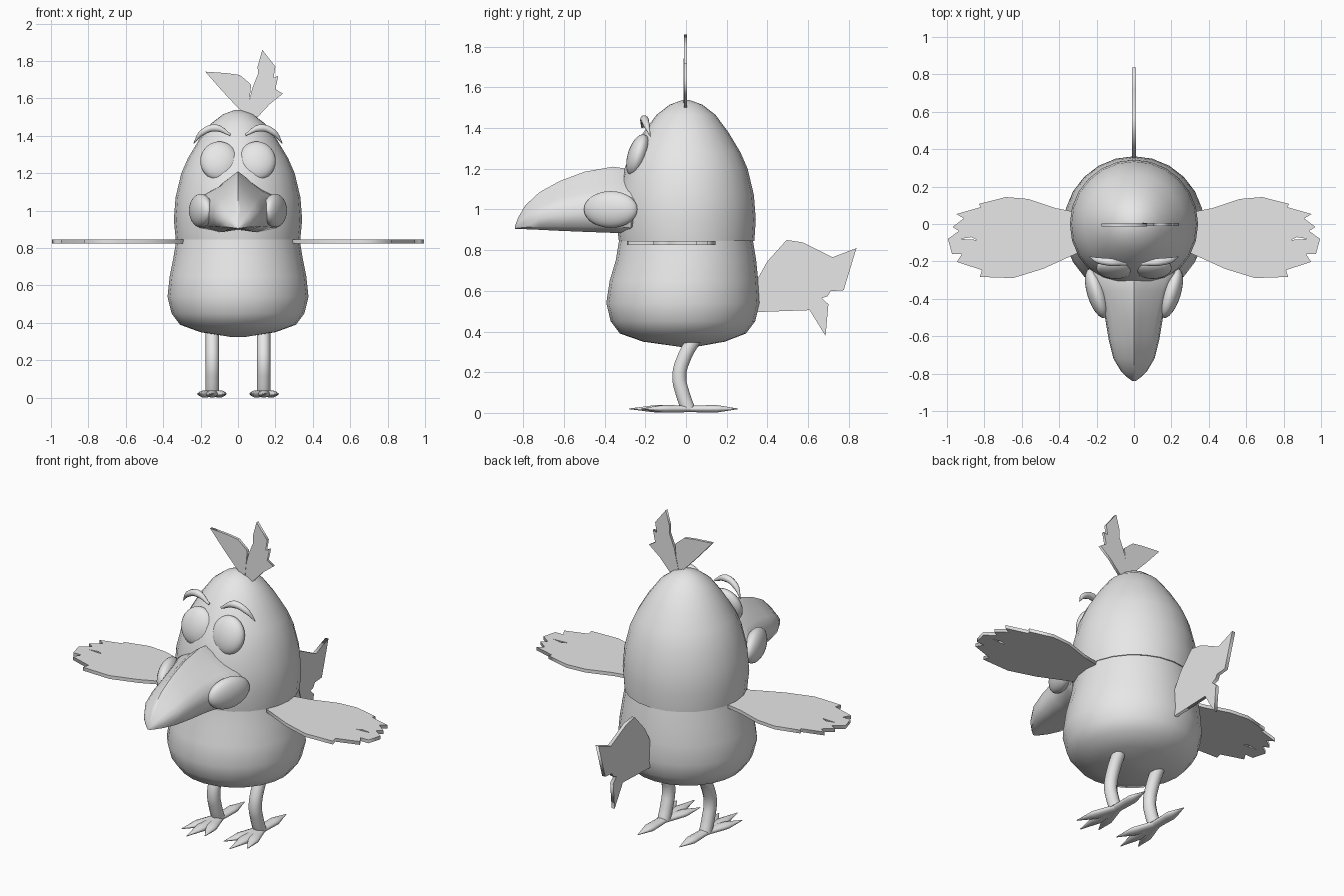
import bpy, bmesh, math
from mathutils import Vector

cube = bpy.data.objects.get("Cube")
if cube:
    bpy.data.objects.remove(cube, do_unlink=True)

GREY = (0.8, 0.8, 0.8, 1.0)
grey = bpy.data.materials.new("plain grey")
grey.use_nodes = True
grey.diffuse_color = GREY
grey.node_tree.nodes["Principled BSDF"].inputs["Base Color"].default_value = GREY


def finish(obj, smooth=True, angle=40):
    """Make obj a shaded mesh with the shared material."""
    bpy.ops.object.select_all(action="DESELECT")
    obj.select_set(True)
    bpy.context.view_layer.objects.active = obj
    if obj.type == "CURVE":
        bpy.ops.object.convert(target="MESH")
        obj = bpy.context.view_layer.objects.active
    obj.data.materials.clear()
    obj.data.materials.append(grey)
    if smooth:
        bpy.ops.object.shade_smooth_by_angle(angle=math.radians(angle))
    return obj


def add(name, data):
    obj = bpy.data.objects.new(name, data)
    bpy.context.collection.objects.link(obj)
    return obj


def loft(name, rings, angle=40):
    """Skin closed rings of equal length and cap both ends."""
    bm = bmesh.new()
    loops = [[bm.verts.new(p) for p in ring] for ring in rings]
    n = len(loops[0])
    for a, b in zip(loops, loops[1:]):
        for i in range(n):
            j = (i + 1) % n
            bm.faces.new((a[i], a[j], b[j], b[i]))
    bm.faces.new(loops[0])
    bm.faces.new(loops[-1])
    bmesh.ops.recalc_face_normals(bm, faces=bm.faces)
    mesh = bpy.data.meshes.new(name)
    bm.to_mesh(mesh)
    bm.free()
    return finish(add(name, mesh), angle=angle)


def lathe(name, profile, sides=24):
    """Round form from (radius, y centre, height) rows."""
    turns = [math.tau * i / sides for i in range(sides)]
    return loft(name, [[(r * math.cos(t), y + r * math.sin(t), z) for t in turns]
                       for r, y, z in profile])


def plate(name, outlines, half, location, rotation=(0, 0, 0)):
    """Flat cut-out; any outline inside the first becomes a hole."""
    curve = bpy.data.curves.new(name, "CURVE")
    curve.dimensions = "2D"
    curve.fill_mode = "BOTH"
    curve.extrude = half
    for points in outlines:
        spline = curve.splines.new("POLY")
        spline.points.add(len(points) - 1)
        for p, (x, y) in zip(spline.points, points):
            p.co = (x, y, 0, 1)
        spline.use_cyclic_u = True
    obj = add(name, curve)
    obj.location, obj.rotation_euler = location, rotation
    return finish(obj, smooth=False)


def tube(name, points, radii, depth, squash=1, base=0):
    """Smooth tapered tube through points."""
    curve = bpy.data.curves.new(name, "CURVE")
    curve.dimensions = "3D"
    curve.bevel_depth = depth
    curve.bevel_resolution = 3
    curve.resolution_u = 5
    curve.use_fill_caps = True
    spline = curve.splines.new("BEZIER")
    spline.bezier_points.add(len(points) - 1)
    for p, co, r in zip(spline.bezier_points, points, radii):
        p.co, p.radius = co, r
        p.handle_left_type = p.handle_right_type = "AUTO"
    obj = add(name, curve)
    obj.scale.z, obj.location.z = squash, base
    return finish(obj)


def ellipsoid(name, location, radii, rotation):
    bpy.ops.mesh.primitive_uv_sphere_add(segments=24, ring_count=14, location=location,
                                         rotation=rotation)
    obj = bpy.context.object
    obj.name = name
    obj.scale = radii
    return finish(obj)


# Body: a pear-shaped lower half and a dome over it
lathe("lower_body", [(.04, .01, .325), (.2, -.01, .35), (.31, -.015, .39), (.355, -.015, .45),
                     (.377, -.015, .54), (.365, -.01, .65), (.345, 0, .75), (.327, 0, .86)])
lathe("upper_body", [(.333, .003, .845), (.343, 0, .95), (.334, 0, 1.07), (.303, 0, 1.2),
                     (.268, 0, 1.28), (.208, 0, 1.38), (.145, 0, 1.465),
                     (.08, 0, 1.515), (.02, 0, 1.537)])

# Beak: ridged section swept from the face to the tip
half = [(0, 1), (.2, .91), (.45, .77), (.75, .64), (.95, .5), (1, .3), (.88, .08), (.45, 0)]
section = half + [(0, .04)] + [(-x, z) for x, z in reversed(half[1:])]
stations = [(-.2, .2, 1.17, .93), (-.27, .24, 1.197, .885), (-.36, .195, 1.21, .885),
            (-.5, .155, 1.185, .89), (-.62, .135, 1.14, .895), (-.72, .11, 1.085, .9),
            (-.79, .068, 1.02, .903), (-.825, .03, .96, .904), (-.84, .008, .92, .905)]
loft("beak", [[(x * w, y, low + z * (top - low)) for x, z in section]
              for y, w, top, low in stations], angle=55)

# Crest feathers
upright = (math.pi / 2, 0, 0)
plate("crest_feather_right", [[(.03, 1.52), (-.01, 1.56), (-.085, 1.64), (-.175, 1.743),
                               (-.06, 1.735), (.01, 1.725), (.07, 1.674), (.055, 1.52)]],
      .008, (0, -.005, 0), upright)
plate("crest_feather_left", [[(.045, 1.52), (.075, 1.65), (.107, 1.73), (.105, 1.77), (.13, 1.86),
                              (.2, 1.77), (.19, 1.71), (.215, 1.72), (.2, 1.65), (.24, 1.625),
                              (.17, 1.57), (.105, 1.5)]],
      .008, (0, -.003, 0), upright)

# Tail
plate("tail", [[(.33, .62), (.4, .745), (.495, .85), (.574, .838), (.72, .765), (.838, .81),
                (.775, .603), (.71, .598), (.696, .573), (.667, .564), (.7, .534),
                (.686, .378), (.608, .505), (.33, .495)]],
      .01, (0, 0, 0), (math.pi / 2, 0, math.pi / 2))

wing = [(.29, .06), (.42, .085), (.567, .134), (.685, .144), (.83, .107), (.82, .09), (.95, .053),
        (.91, .03), (.97, -.016), (.936, -.037), (.995, -.08), (.973, -.16), (.92, -.16),
        (.947, -.203), (.813, -.246), (.824, -.283), (.647, -.289), (.487, -.24), (.29, -.15)]
slit = [(.84, -.085), (.93, -.08), (.87, -.07)]

for side, s in (("left", 1), ("right", -1)):
    # Face
    ellipsoid(side + "_eye", (s * .1, -.235, 1.265), (.102, .052, .108), (-.3, 0, 0))
    tube(side + "_eyebrow", [(s * .04, -.215, 1.405), (s * .12, -.205, 1.442),
                             (s * .19, -.195, 1.418), (s * .237, -.175, 1.36)],
         (.3, 1, .8, .1), .021)
    ellipsoid(side + "_cheek", (s * .198, -.37, 1), (.052, .138, .09), (0, 0, s * -.3))

    # Wing
    plate(side + "_wing", [[(s * x, y) for x, y in shape] for shape in (wing, slit)],
          .01, (0, 0, .835))

    # Leg and four-toed foot
    x = s * .137
    tube(side + "_leg", [(x, .045, .37), (x, -.01, .27), (x, -.033, .18), (x, -.015, .09),
                         (x, .01, .02)], (1, 1, 1, 1, 1), .036)
    toes = {"inner": (-.075, -.22), "middle": (.005, -.28), "outer": (.08, -.22), "back": (0, .255)}
    for toe, (dx, y) in toes.items():
        heel, tip = Vector((x, .02, 0)), Vector((x + s * dx, y, 0))
        tube(f"{side}_{toe}_toe", [heel, heel.lerp(tip, .55), tip], (.9, 1, .1), .032, .6, .02)
